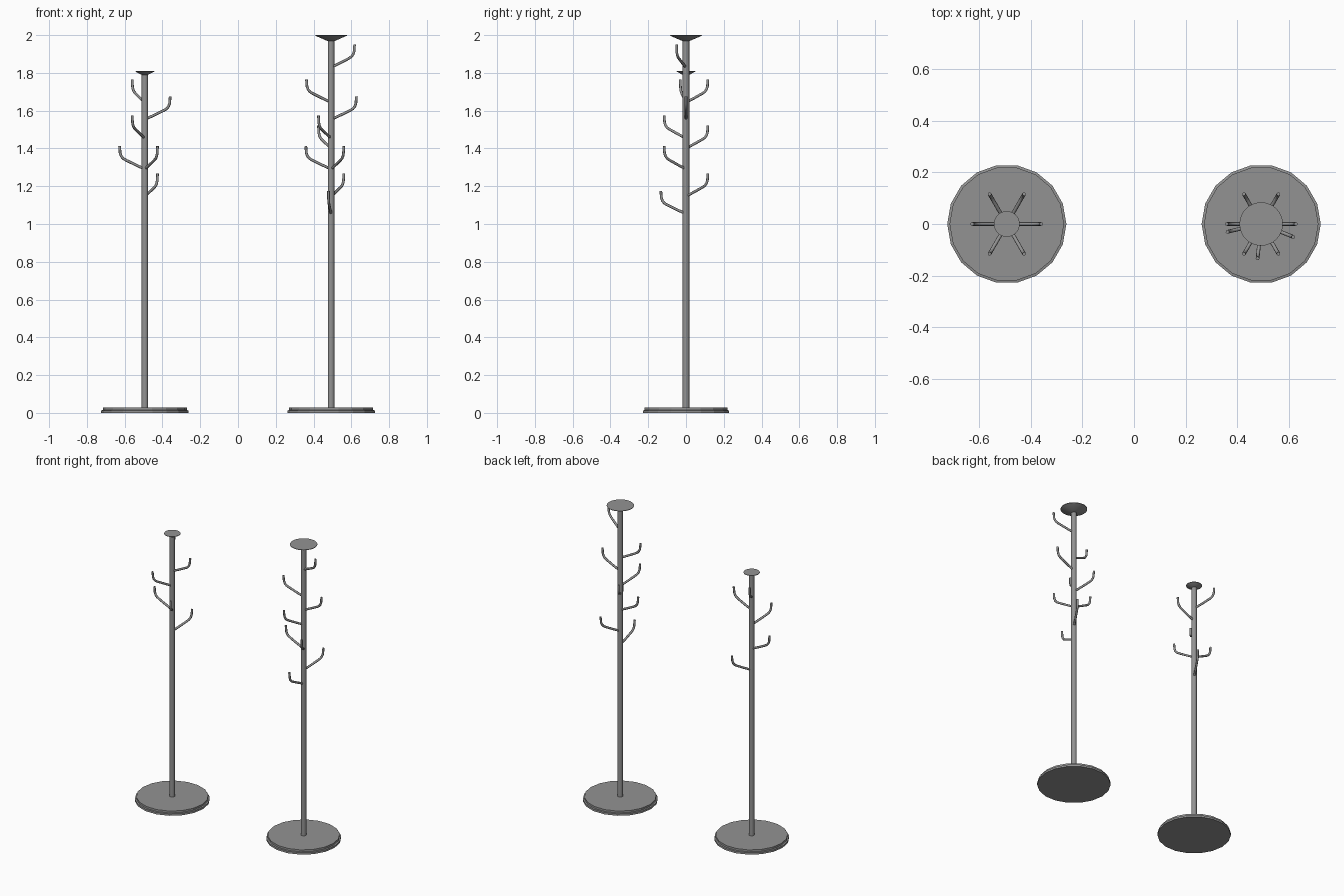
import bpy, bmesh, math

if "Cube" in bpy.data.objects:
    bpy.data.objects.remove(bpy.data.objects["Cube"])

POLE_R = 0.0175

# dark grey metal
metal = bpy.data.materials.new("dark_grey_metal")
metal.diffuse_color = (0.29, 0.29, 0.29, 1)
metal.use_nodes = True
metal.node_tree.nodes["Principled BSDF"].inputs["Base Color"].default_value = metal.diffuse_color


def select(ob):
    bpy.ops.object.select_all(action='DESELECT')
    ob.select_set(True)
    bpy.context.view_layer.objects.active = ob


def lathe(name, profile, sides, x, smooth=False):
    """Closed solid of revolution from (radius, z) points, bottom to top."""
    bm = bmesh.new()
    rings = []
    for r, z in profile:
        rings.append([bm.verts.new((r * math.cos(2 * math.pi * i / sides),
                                    r * math.sin(2 * math.pi * i / sides), z))
                      for i in range(sides)])
    for a, b in zip(rings, rings[1:]):
        for i in range(sides):
            j = (i + 1) % sides
            bm.faces.new((a[i], a[j], b[j], b[i]))
    bm.faces.new(rings[0][::-1])
    bm.faces.new(rings[-1])
    mesh = bpy.data.meshes.new(name)
    bm.to_mesh(mesh)
    bm.free()
    mesh.materials.append(metal)
    ob = bpy.data.objects.new(name, mesh)
    ob.location.x = x
    bpy.context.collection.objects.link(ob)
    if smooth:
        select(ob)
        bpy.ops.object.shade_smooth_by_angle(angle=math.radians(40))


# Hook centre line as (distance from pole axis, height relative to tip)
HOOK = [(0.008, -0.118), (0.055, -0.096), (0.100, -0.074), (0.115, -0.065),
        (0.125, -0.053), (0.131, -0.037), (0.134, 0.0)]


def hook(name, x, angle, tip_z):
    """Round bar swept along the hook line, turned to face the given angle."""
    curve = bpy.data.curves.new(name, 'CURVE')
    curve.dimensions = '3D'
    curve.bevel_depth = 0.0072
    curve.bevel_resolution = 2
    curve.use_fill_caps = True
    curve.materials.append(metal)
    a = math.radians(angle)
    spline = curve.splines.new('POLY')
    spline.points.add(len(HOOK) - 1)
    for p, (r, z) in zip(spline.points, HOOK):
        p.co = (r * math.cos(a), r * math.sin(a), tip_z + z, 1)
    ob = bpy.data.objects.new(name, curve)
    ob.location.x = x
    bpy.context.collection.objects.link(ob)
    select(ob)
    bpy.ops.object.convert(target='MESH')
    ob = bpy.context.view_layer.objects.active
    # weld the end caps and turn all faces outward
    bm = bmesh.new()
    bm.from_mesh(ob.data)
    bmesh.ops.remove_doubles(bm, verts=bm.verts, dist=0.00005)
    bmesh.ops.recalc_face_normals(bm, faces=bm.faces)
    bm.to_mesh(ob.data)
    bm.free()
    bpy.ops.object.shade_smooth_by_angle(angle=math.radians(50))


def coat_stand(label, x, height, cap_r, cap_h, hooks):
    # stepped low-poly foot
    lathe(label + "_base", [(0.231, 0), (0.231, 0.013), (0.222, 0.015), (0.222, 0.028)], 18, x)
    # upright
    lathe(label + "_pole", [(POLE_R, 0.026), (POLE_R, height - cap_h + 0.002)], 16, x, True)
    # flared cap
    lathe(label + "_cap", [(POLE_R, height - cap_h), (cap_r, height - 0.003), (cap_r, height)], 32, x, True)
    # hooks spiralling round the pole
    for i, (angle, tip_z) in enumerate(hooks):
        hook(f"{label}_hook_{i + 1}", x, angle, tip_z)


coat_stand("short_stand", -0.493, 1.81, 0.05, 0.02,
           [(120, 1.765), (0, 1.675), (240, 1.575), (180, 1.412), (300, 1.412), (60, 1.268)])
coat_stand("tall_stand", 0.493, 2.0, 0.084, 0.032,
           [(338, 1.95), (193, 1.765), (0, 1.675), (240, 1.575), (120, 1.522),
            (180, 1.412), (300, 1.412), (60, 1.268), (264, 1.175)])
